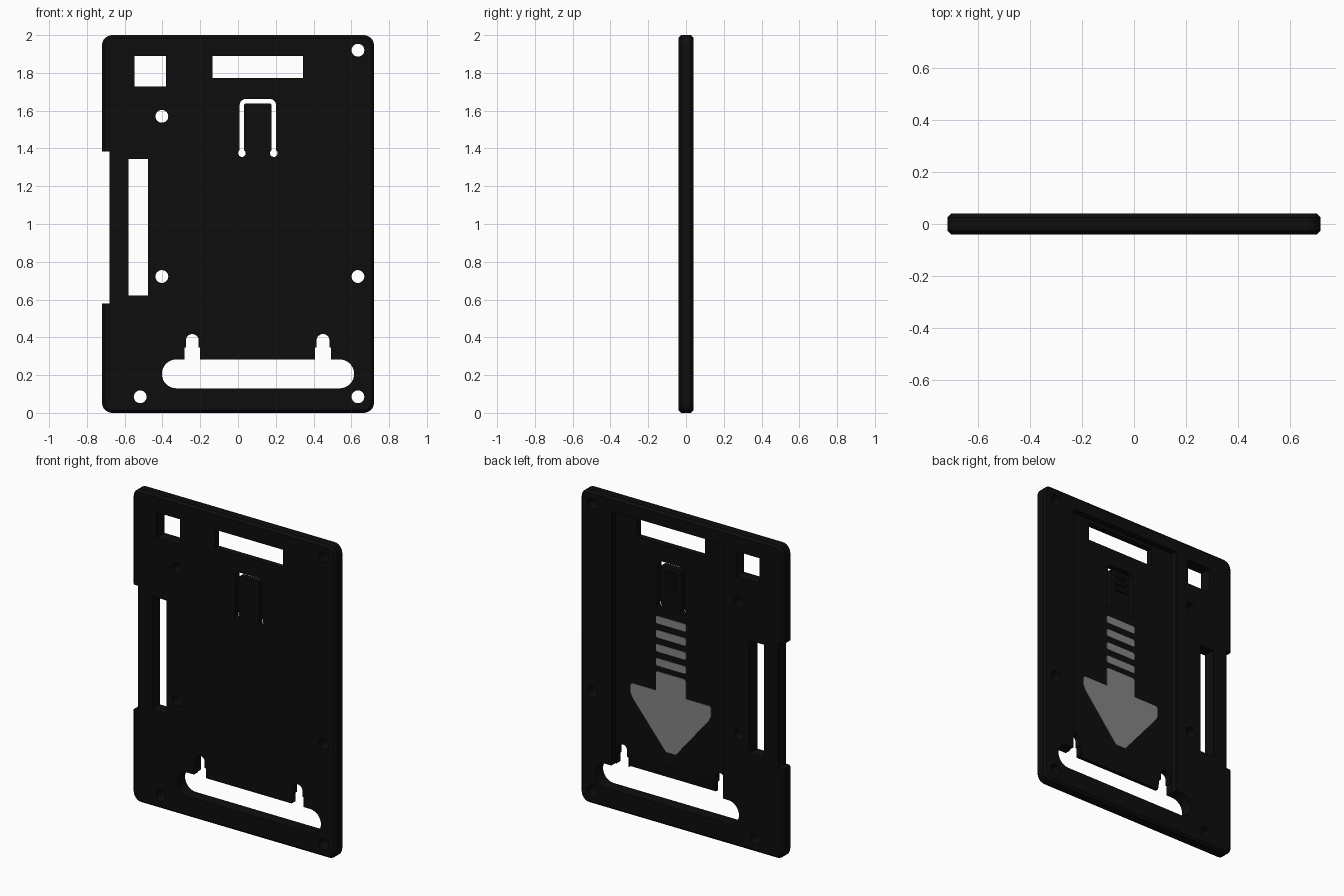
import bpy, bmesh, math

if "Cube" in bpy.data.objects:
    bpy.data.objects.remove(bpy.data.objects["Cube"])

T = 0.04        # half thickness of the plate
FLOOR = 0.0     # y of the recessed floor on the back
CX = 0.105      # centre line of the recess


def material(name, value):
    m = bpy.data.materials.new(name)
    m.diffuse_color = (value, value, value, 1)
    m.use_nodes = True
    m.node_tree.nodes["Principled BSDF"].inputs["Base Color"].default_value = m.diffuse_color
    return m


black = material("black plastic", 0.004)
grey = material("grey paint", 0.23)


def rounded(x0, x1, z0, z1, r=0.0, seg=8):
    """Outline of a rounded rectangle in x, z."""
    if r == 0:
        return [(x0, z0), (x1, z0), (x1, z1), (x0, z1)]
    pts = []
    corners = [(x1 - r, z0 + r, -90), (x1 - r, z1 - r, 0),
               (x0 + r, z1 - r, 90), (x0 + r, z0 + r, 180)]
    for cx, cz, a0 in corners:
        for i in range(seg + 1):
            a = math.radians(a0 + 90 * i / seg)
            p = (cx + r * math.cos(a), cz + r * math.sin(a))
            if not pts or math.dist(p, pts[-1]) > 1e-5:
                pts.append(p)
    if math.dist(pts[0], pts[-1]) < 1e-5:
        pts.pop()
    return pts


def circle(cx, cz, r, n=24):
    return [(cx + r * math.cos(2 * math.pi * i / n),
             cz + r * math.sin(2 * math.pi * i / n)) for i in range(n)]


def loft(name, layers, mat=black):
    """Skin a stack of (y, outline) layers and cap both ends."""
    bm = bmesh.new()
    rings = [[bm.verts.new((x, y, z)) for x, z in pts] for y, pts in layers]
    n = len(rings[0])
    for a, b in zip(rings, rings[1:]):
        for i in range(n):
            j = (i + 1) % n
            bm.faces.new((a[i], a[j], b[j], b[i]))
    bm.faces.new(rings[0])
    bm.faces.new(rings[-1])
    bmesh.ops.recalc_face_normals(bm, faces=bm.faces)
    me = bpy.data.meshes.new(name)
    bm.to_mesh(me)
    bm.free()
    me.materials.append(mat)
    ob = bpy.data.objects.new(name, me)
    bpy.context.collection.objects.link(ob)
    return ob


def prism(name, pts, y0=-0.1, y1=0.1, mat=black):
    return loft(name, [(y0, pts), (y1, pts)], mat)


# Plate with rounded corners and chamfered rims
def plate_outline(d):
    return rounded(-0.72 + d, 0.72 - d, d, 2 - d, 0.055 - d)


C = 0.014
plate = loft("plate", [(-T, plate_outline(C)), (-T + C, plate_outline(0)),
                       (T - C, plate_outline(0)), (T, plate_outline(C))])

cutters = []


def cut(pts, y0=-0.1, y1=0.1):
    cutters.append(prism("cutter", pts, y0, y1))


# Card recess on the back, with a ramp at its lower mouth
cut(rounded(CX - 0.395, CX + 0.395, 0.22, 1.91), FLOOR, 0.1)
cutters.append(loft("cutter", [(-0.018, rounded(-0.2, 0.405, 0.2, 0.28)),
                               (0.003, rounded(-0.2, 0.405, 0.2, 0.39))]))

# Side notch and rectangular windows
cut(rounded(-0.9, -0.68, 0.58, 1.385))
cut(rounded(-0.548, -0.382, 1.728, 1.89))
cut(rounded(-0.135, 0.345, 1.772, 1.89))
cut(rounded(-0.58, -0.477, 0.622, 1.345))

# Screw holes
for x, z in [(0.635, 1.92), (-0.403, 1.57), (-0.403, 0.722),
             (0.635, 0.722), (-0.518, 0.085), (0.635, 0.085)]:
    cut(circle(x, z, 0.034))

# Strap slot with two hook notches
cut(rounded(-0.403, 0.615, 0.13, 0.283, 0.0764))
for x in (-0.242, 0.45):
    cut(rounded(x - 0.042, x + 0.042, 0.22, 0.345))
    cut(rounded(x - 0.034, x + 0.034, 0.25, 0.417, 0.033))

# Spring tongue slot: an inverted U with relief holes at its ends
def arch(half, top, r):
    pts = [(CX - half, 1.375)]
    for cx, a0 in ((CX - half + r, 180), (CX + half - r, 90)):
        for i in range(7):
            a = math.radians(a0 - 15 * i)
            pts.append((cx + r * math.cos(a), top - r + r * math.sin(a)))
    return pts + [(CX + half, 1.375)]


cut(arch(0.096, 1.662, 0.032) + arch(0.073, 1.638, 0.01)[::-1])
for s in (-1, 1):
    cut(circle(CX + s * 0.0845, 1.375, 0.02, 16))

# Apply the cuts and remove the cutters
for c in cutters:
    c.hide_render = True
    mod = plate.modifiers.new("cut", 'BOOLEAN')
    mod.operation = 'DIFFERENCE'
    mod.solver = 'EXACT'
    mod.object = c
bpy.context.view_layer.update()
dg = bpy.context.evaluated_depsgraph_get()
mesh = bpy.data.meshes.new_from_object(plate.evaluated_get(dg))
plate.modifiers.clear()
plate.data = mesh
mesh.materials.clear()
mesh.materials.append(black)
for p in mesh.polygons:
    p.material_index = 0
for c in cutters:
    bpy.data.objects.remove(c)
bpy.ops.object.select_all(action='DESELECT')
plate.select_set(True)
bpy.context.view_layer.objects.active = plate
bpy.ops.object.shade_smooth_by_angle(angle=math.radians(30))

# Grip ridges on the tongue
for i in range(3):
    z = 1.5 + 0.045 * i
    prism("tongue_ridge", rounded(CX - 0.045, CX + 0.045, z, z + 0.02, 0.008, 3),
          FLOOR - 0.005, FLOOR + 0.012)

# Painted stripes and arrow on the recess floor
Y0, Y1 = FLOOR - 0.002, FLOOR + 0.003
for i in range(4):
    z = 0.988 + 0.09 * i
    prism("arrow_stripe", rounded(CX - 0.107, CX + 0.107, z, z + 0.048, 0.012, 3),
          Y0, Y1, grey)
half = [(0.035, 0.452), (0.27, 0.735), (0.285, 0.765), (0.285, 0.815),
        (0.275, 0.828), (0.107, 0.828), (0.107, 0.94), (0.097, 0.952)]
prism("arrow", [(CX + x, z) for x, z in half]
      + [(CX - x, z) for x, z in half[::-1]], Y0, Y1, grey)
